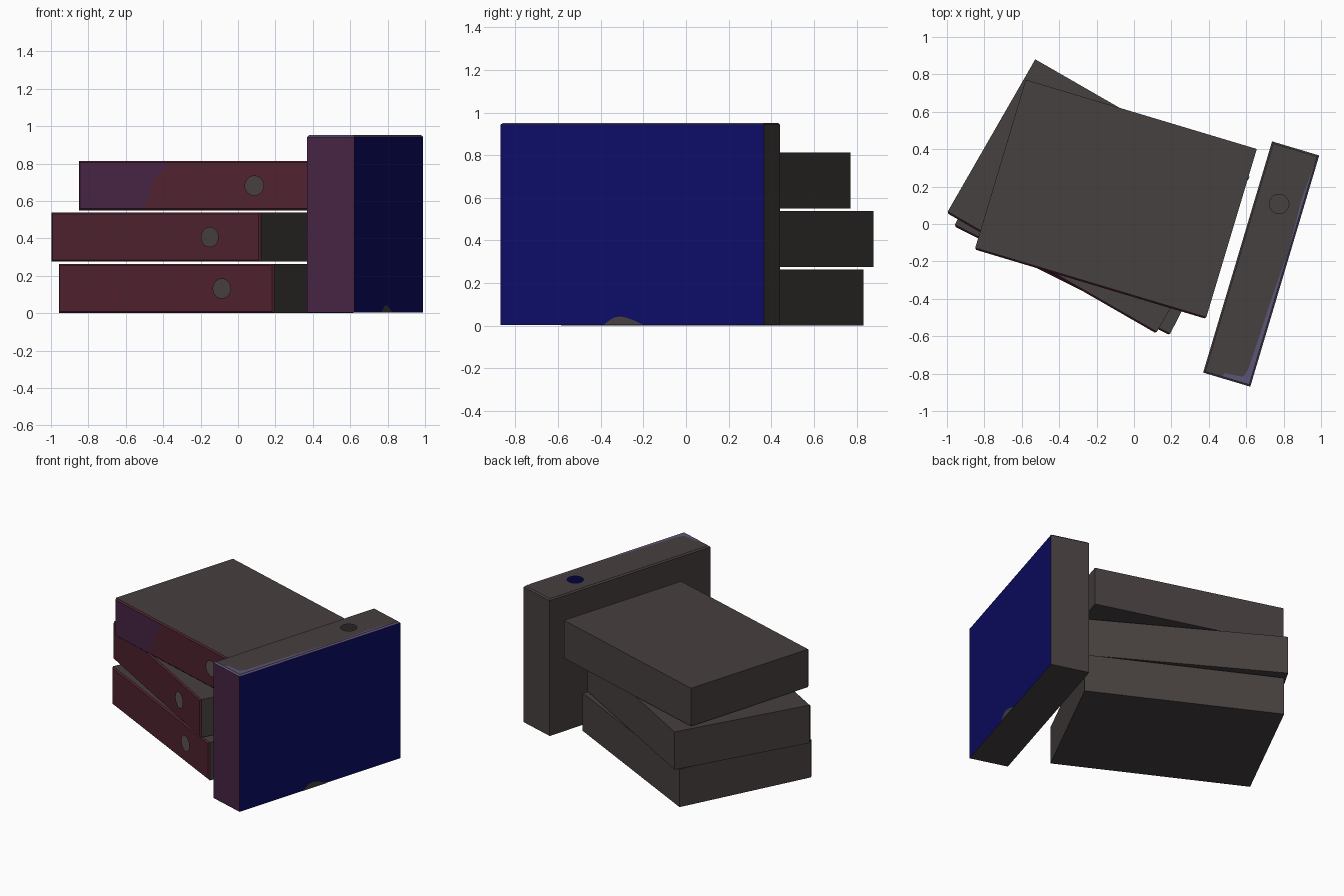
import bpy, bmesh, math
from mathutils import Matrix, Vector

if "Cube" in bpy.data.objects:
    bpy.data.objects.remove(bpy.data.objects["Cube"])

L, D, T = 1.29, 0.948, 0.263      # spine length, cover depth, thickness
BEVEL = 0.009
HOLE_X, HOLE_R = 0.335, 0.052


def material(name, rgb):
    m = bpy.data.materials.new(name)
    m.diffuse_color = (*rgb, 1)
    m.use_nodes = True
    m.node_tree.nodes["Principled BSDF"].inputs["Base Color"].default_value = m.diffuse_color
    return m


GREY = material("warm_grey", (0.062, 0.052, 0.050))
RED = material("dark_red", (0.080, 0.016, 0.029))
PURPLE = material("dark_purple", (0.062, 0.017, 0.055))
BLUE = material("deep_blue", (0.004, 0.004, 0.135))
VIOLET = material("pale_violet", (0.11, 0.09, 0.18))
PALETTE = [GREY, RED, PURPLE, BLUE, VIOLET]


def finish(bm, name, matrix):
    mesh = bpy.data.meshes.new(name)
    bm.to_mesh(mesh)
    bm.free()
    for m in PALETTE:
        mesh.materials.append(m)
    ob = bpy.data.objects.new(name, mesh)
    bpy.context.collection.objects.link(ob)
    ob.matrix_world = matrix
    return ob


def binder(name, matrix, rule):
    """Hollow box, spine on local -y with chamfered rim and a finger hole."""
    bm = bmesh.new()

    def loop(y, inset):
        x, z = L / 2 - inset, T / 2 - inset
        return [bm.verts.new((sx * x, y, sz * z))
                for sx, sz in ((-1, -1), (1, -1), (1, 1), (-1, 1))]

    back, front = loop(D / 2, 0), loop(-D / 2 + BEVEL, 0)
    rim = loop(-D / 2, BEVEL)
    for a, b in ((back, front), (front, rim)):
        for i in range(4):
            j = (i + 1) % 4
            bm.faces.new((a[i], a[j], b[j], b[i]))
    bm.faces.new(back)
    # spine panel around the finger hole
    n = 28
    ring = [bm.verts.new((HOLE_X + HOLE_R * math.cos(2 * math.pi * i / n), -D / 2,
                          HOLE_R * math.sin(2 * math.pi * i / n))) for i in range(n)]
    edges = [bm.edges.new((ring[i], ring[(i + 1) % n])) for i in range(n)]
    edges += [bm.edges.get((rim[i], rim[(i + 1) % 4])) for i in range(4)]
    bmesh.ops.triangle_fill(bm, use_beauty=True, use_dissolve=False, edges=edges)
    bmesh.ops.recalc_face_normals(bm, faces=bm.faces)
    for f in bm.faces:
        f.material_index = PALETTE.index(rule(f.normal))
    return finish(bm, name, matrix)


def plate(name, matrix, points, outward, mat):
    """Flat painted patch lying just above a binder face."""
    bm = bmesh.new()
    f = bm.faces.new([bm.verts.new(p) for p in points])
    f.normal_update()
    if f.normal.dot(Vector(outward)) < 0:
        f.normal_flip()
    f.material_index = PALETTE.index(mat)
    bmesh.ops.triangulate(bm, faces=[f])
    return finish(bm, name, matrix)


def red_spine(n):
    return RED if n.y < -0.3 else GREY


def standing_colours(n):
    if n.z < -0.9:
        return BLUE
    if n.x < -0.9:
        return PURPLE
    if -0.9 < n.y < -0.3 and (n.z < -0.3 or n.x < -0.3):
        return VIOLET
    return GREY


# stack of three lying binders
stack = [("lower_binder", -0.172, 0.120, 0.1315, -26.8),
         ("middle_binder", -0.205, 0.148, 0.407, -29.9),
         ("upper_binder", -0.0975, 0.1325, 0.682, -16.7)]
for name, x, y, z, angle in stack:
    top = Matrix.Translation((x, y, z)) @ Matrix.Rotation(math.radians(angle), 4, 'Z')
    binder(name, top, red_spine)

# purple end of the upper spine
zt = T / 2 - BEVEL
plate("upper_spine_patch", top,
      [(x, -D / 2 - 0.002, z) for x, z in
       ((-L / 2 + BEVEL, -zt), (-0.28, -zt), (-0.25, -0.05), (-0.225, 0.035),
        (-0.14, zt), (-L / 2 + BEVEL, zt))], (0, -1, 0), PURPLE)

# binder standing with its spine up
a = math.radians(16.6)
s, c = math.sin(a), math.cos(a)
stand = Matrix(((s, 0, -c, 0.68), (c, 0, s, -0.214), (0, -1, 0, 0.478), (0, 0, 0, 1)))
binder("standing_binder", stand, standing_colours)

# worn violet edge along the standing spine
plate("standing_spine_edge", stand,
      [(x, -D / 2 - 0.002, z) for x, z in
       ((-0.635, -zt), (0.635, -zt), (0.4, -0.108), (0.25, -0.114), (0.1, -0.119),
        (-0.15, -0.106), (-0.4, -0.1), (-0.56, -0.095), (-0.605, -0.08),
        (-0.615, 0.02), (-0.635, 0.03))], (0, -1, 0), VIOLET)

# grey patch at the foot of the blue cover
plate("cover_foot_patch", stand,
      [(x, D / 2 - h, -T / 2 - 0.002) for x, h in
       ((-0.14, 0), (-0.12, 0.016), (-0.09, 0.034), (-0.06, 0.039), (-0.03, 0.034),
        (0.02, 0.016), (0.055, 0))], (0, 0, -1), GREY)
